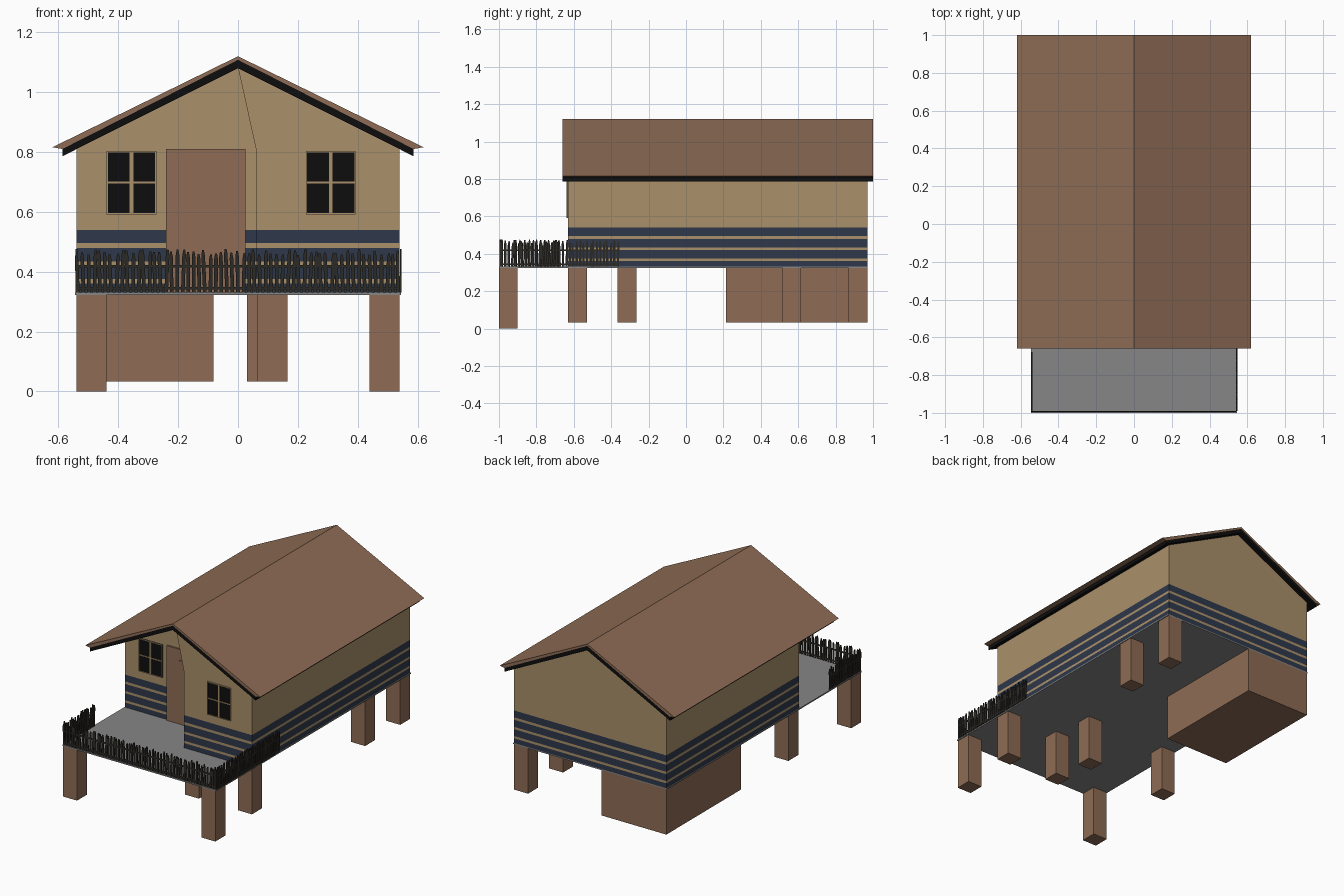
import bpy, bmesh, random
from mathutils import Matrix, Vector

if "Cube" in bpy.data.objects:
    bpy.data.objects.remove(bpy.data.objects["Cube"])

random.seed(4)


def material(name, rgb):
    lin = [((c / 255 + 0.055) / 1.055) ** 2.4 if c > 10 else c / 255 / 12.92 for c in rgb]
    m = bpy.data.materials.new(name)
    m.diffuse_color = (*lin, 1)
    m.use_nodes = True
    m.node_tree.nodes["Principled BSDF"].inputs["Base Color"].default_value = m.diffuse_color
    return m


TAN = material("tan_wall", (170, 144, 106))
NAVY = material("navy_stripe", (46, 56, 76))
BROWN = material("brown_wood", (142, 108, 85))
BLACK = material("black_trim", (13, 13, 14))
GREY = material("grey_floor", (134, 134, 134))
DARK = material("dark_fence", (44, 42, 37))


def finish(name, bm, *mats):
    bmesh.ops.recalc_face_normals(bm, faces=bm.faces)
    me = bpy.data.meshes.new(name)
    bm.to_mesh(me)
    bm.free()
    for m in mats:
        me.materials.append(m)
    ob = bpy.data.objects.new(name, me)
    bpy.context.collection.objects.link(ob)
    return ob


def add_box(bm, x0, x1, y0, y1, z0, z1):
    size = Matrix.Diagonal((x1 - x0, y1 - y0, z1 - z0, 1))
    mid = Matrix.Translation(((x0 + x1) / 2, (y0 + y1) / 2, (z0 + z1) / 2))
    return bmesh.ops.create_cube(bm, size=1, matrix=mid @ size)["verts"]


def box(name, mat, *dims):
    bm = bmesh.new()
    add_box(bm, *dims)
    return finish(name, bm, mat)


def prism(profile, y0, y1):
    """Extrude an x-z profile along y."""
    bm = bmesh.new()
    face = bm.faces.new([bm.verts.new((x, y0, z)) for x, z in profile])
    ext = bmesh.ops.extrude_face_region(bm, geom=[face])
    bmesh.ops.translate(bm, vec=(0, y1 - y0, 0),
                        verts=[v for v in ext["geom"] if isinstance(v, bmesh.types.BMVert)])
    return bm


# Walls, cut at the stripe heights and coloured by height
STRIPES = [(0.33, 0.361), (0.376, 0.42), (0.435, 0.48), (0.496, 0.54)]


def walls(name, profile, y0, y1):
    bm = prism(profile, y0, y1)
    for z in [z for s in STRIPES for z in s][1:]:
        bmesh.ops.bisect_plane(bm, geom=bm.verts[:] + bm.edges[:] + bm.faces[:],
                               plane_co=(0, 0, z), plane_no=(0, 0, 1))
    for f in bm.faces:
        z = f.calc_center_median().z
        f.material_index = int(any(a < z < b for a, b in STRIPES))
    finish(name, bm, TAN, NAVY)


walls("main_walls", [(-0.54, 0.33), (0.54, 0.33), (0.54, 0.812), (0, 1.083), (-0.54, 0.812)], -0.37, 0.97)
walls("front_room_walls", [(0.06, 0.33), (0.54, 0.33), (0.54, 0.812), (0, 1.083), (0.06, 0.81)], -0.63, -0.37)

# Floor and porch deck
box("floor", GREY, -0.545, 0.545, -1.0, 0.97, 0.323, 0.331)

# Roof: brown covering over a black layer
cover = [(0, 1.12), (0.62, 0.816), (0.587, 0.81), (0, 1.108), (-0.587, 0.81), (-0.62, 0.816)]
lining = [(0, 1.108), (0.587, 0.81), (0.587, 0.786), (0, 1.08), (-0.587, 0.786), (-0.587, 0.81)]
finish("roof_cover", prism(cover, -0.66, 1.0), BROWN)
finish("roof_lining", prism(lining, -0.66, 1.0), BLACK)

# Posts and the storage block under the house
posts = [(-0.49, -0.95), (0.49, -0.95), (0.49, -0.58), (0.115, -0.58),
         (0.08, -0.315), (-0.49, -0.315), (0.49, 0.565), (0.49, 0.92)]
for i, (x, y) in enumerate(posts):
    bottom = 0 if y < -0.9 else 0.033
    box(f"post_{i + 1}", BROWN, x - 0.05, x + 0.05, y - 0.05, y + 0.05, bottom, 0.324)
box("storage_block", BROWN, -0.54, -0.082, 0.215, 0.97, 0.033, 0.324)

# Door with a raised panel
box("door", BROWN, -0.24, 0.025, -0.38, -0.37, 0.331, 0.81)
box("door_panel", BROWN, -0.15, -0.06, -0.385, -0.38, 0.53, 0.74)


# Windows: black glass with tan frame and cross bars
def window(name, x, y):
    w, z0, z1 = 0.083, 0.592, 0.803
    box(name + "_glass", BLACK, x - w, x + w, y - 0.004, y, z0, z1)
    bm = bmesh.new()
    for a, b, c, d in [(-w, -w + 0.004, z0, z1), (w - 0.004, w, z0, z1), (-0.006, 0.006, z0, z1),
                       (-w, w, z0, z0 + 0.004), (-w, w, z1 - 0.004, z1), (-w, w, 0.695, 0.701)]:
        add_box(bm, x + a, x + b, y - 0.008, y, c, d)
    finish(name + "_frame", bm, TAN)


window("left_window", -0.356, -0.37)
window("right_window", 0.31, -0.63)


# Fence: crooked pointed pickets on two rails
def fence(name, start, end):
    start, end = Vector(start), Vector(end)
    run = end - start
    n = round(run.length / 0.0185)
    bm = bmesh.new()
    turn = Matrix.Rotation(0 if abs(run.x) > abs(run.y) else 1.5708, 4, "Z")
    for i in range(n + 1):
        h = random.uniform(0.125, 0.145)
        vs = add_box(bm, -0.006, 0.006, -0.003, 0.003, 0, h)
        for v in vs:
            if v.co.z > 0.01:
                v.co.x *= 0.5
        cut = bmesh.ops.bisect_plane(bm, geom=vs + list({e for v in vs for e in v.link_edges})
                                     + list({f for v in vs for f in v.link_faces}),
                                     plane_co=(0, 0, h - 0.018), plane_no=(0, 0, 1))
        ring = [g for g in cut["geom_cut"] if isinstance(g, bmesh.types.BMVert)]
        for v in ring:
            v.co.x = 0.006 if v.co.x > 0 else -0.006
        tilt = Matrix.Rotation(random.uniform(-0.05, 0.05), 4, "Y")
        place = Matrix.Translation(start + run * i / n) @ turn @ tilt
        bmesh.ops.transform(bm, matrix=place, verts=vs + ring)
    for z in (0.345, 0.418):
        lo = [min(start[k], end[k]) - 0.003 for k in (0, 1)]
        hi = [max(start[k], end[k]) + 0.003 for k in (0, 1)]
        add_box(bm, lo[0], hi[0], lo[1], hi[1], z - 0.004, z + 0.004)
    finish(name, bm, DARK)


fence("front_fence", (-0.535, -0.993, 0.331), (0.535, -0.993, 0.331))
fence("left_fence", (-0.54, -0.985, 0.331), (-0.54, -0.685, 0.331))
fence("right_fence", (0.544, -0.985, 0.331), (0.544, -0.365, 0.331))
